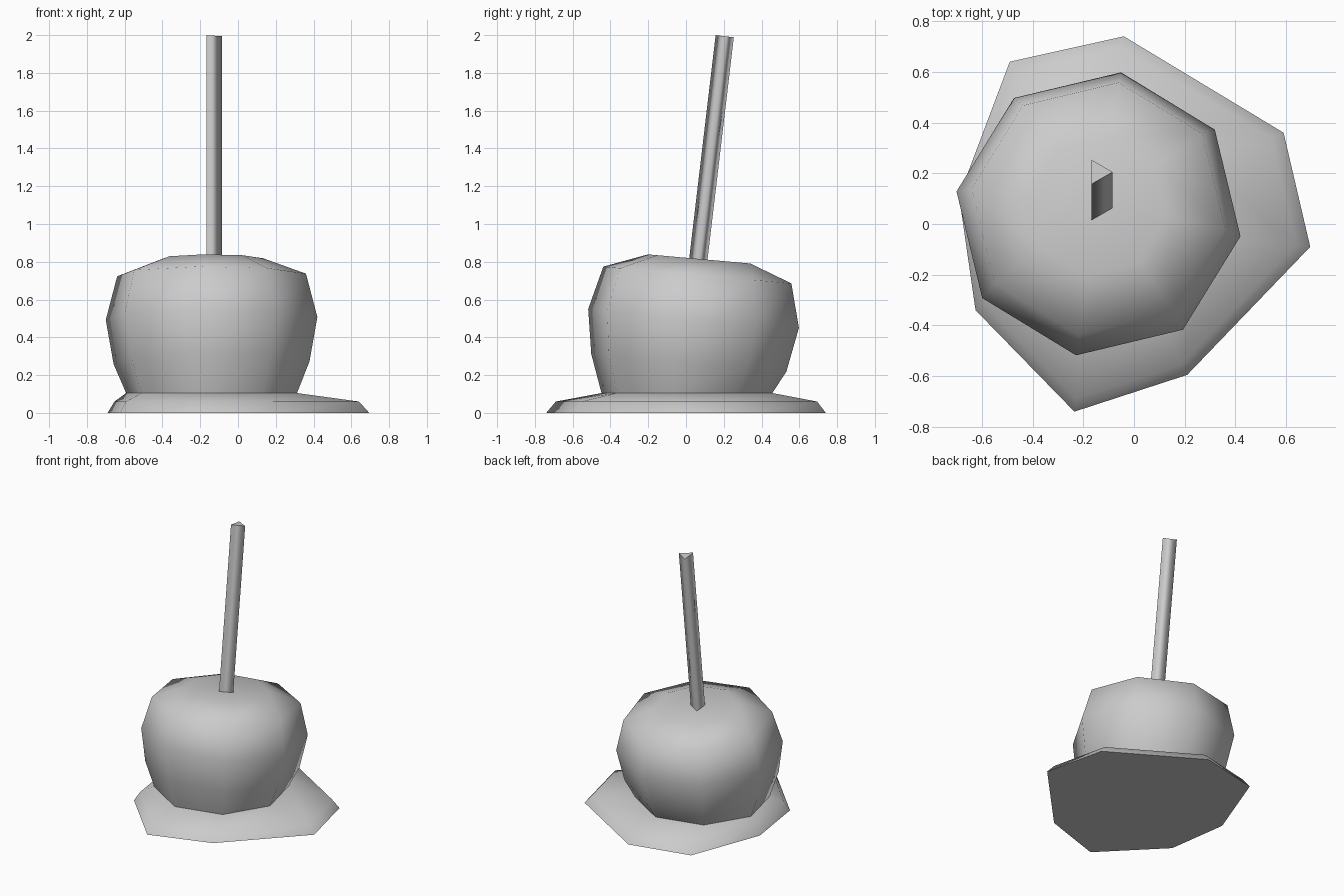
import bpy
import bmesh
import math
from mathutils import Vector, Matrix

old = bpy.data.objects.get("Cube")
if old:
    bpy.data.objects.remove(old, do_unlink=True)

grey = bpy.data.materials.new("plain_grey")
grey.use_nodes = True
colour = (0.6, 0.6, 0.6, 1)
grey.diffuse_color = colour
grey.node_tree.nodes["Principled BSDF"].inputs["Base Color"].default_value = colour

AXIS_X = -0.14
SIDES = 8


def ring(radius, y, z, tilt, sides=SIDES, turn=-9):
    """Polygon of points around a centre, leaning backwards by tilt degrees."""
    lean = Matrix.Rotation(math.radians(-tilt), 3, 'X')
    points = []
    for i in range(sides):
        a = math.radians(turn) + math.tau * i / sides
        p = Vector((radius * math.cos(a), radius * math.sin(a), 0))
        points.append(lean @ p + Vector((AXIS_X, y, z)))
    return points


def loft(name, rings, cap_start=False, cap_end=False, tip=None):
    """Smooth skin through rings, with optional flat caps or a closing point."""
    bm = bmesh.new()
    loops = [[bm.verts.new(p) for p in r] for r in rings]
    n = len(loops[0])
    for low, high in zip(loops, loops[1:]):
        for i in range(n):
            j = (i + 1) % n
            bm.faces.new((low[i], low[j], high[j], high[i])).smooth = True
    if tip:
        top = bm.verts.new(tip)
        for i in range(n):
            bm.faces.new((loops[-1][i], loops[-1][(i + 1) % n], top)).smooth = True
    if cap_start:
        bm.faces.new(loops[0][::-1])
    if cap_end:
        bm.faces.new(loops[-1])
    mesh = bpy.data.meshes.new(name)
    bm.to_mesh(mesh)
    bm.free()
    mesh.materials.append(grey)
    obj = bpy.data.objects.new(name, mesh)
    bpy.context.collection.objects.link(obj)
    return obj


# Apple body: radius, centre y, centre z, tilt
base_ring = ring(0.458, 0.005, 0.105, 0)
profile = [(0.525, 0.015, 0.265, 5.1), (0.567, 0.04, 0.50, 5.1),
           (0.506, 0.06, 0.73, 5.1), (0.275, 0.07, 0.815, 5.1)]
loft("apple", [base_ring] + [ring(*p) for p in profile],
     tip=(AXIS_X, 0.07, 0.795))

# Coating puddle: uneven outline with a low rim, rising to the apple
outline = [(0.695, -0.09), (0.59, 0.36), (-0.04, 0.74), (-0.49, 0.64),
           (-0.69, 0.11), (-0.625, -0.34), (-0.235, -0.74), (0.21, -0.595)]
outer = [Vector((x, y, 0)) for x, y in outline]
centre = Vector((AXIS_X, 0.04, 0))
rim = [centre + (p - centre) * 0.935 + Vector((0, 0, 0.06)) for p in outer]
loft("coating_puddle", [outer, rim, base_ring], cap_start=True)

# Three-sided stick leaning back
stick_tilt = 6.7
loft("stick", [ring(0.056, 0.04, 0.60, stick_tilt, 3, 0),
               ring(0.056, 0.205, 1.994, stick_tilt, 3, 0)],
     cap_start=True, cap_end=True)
